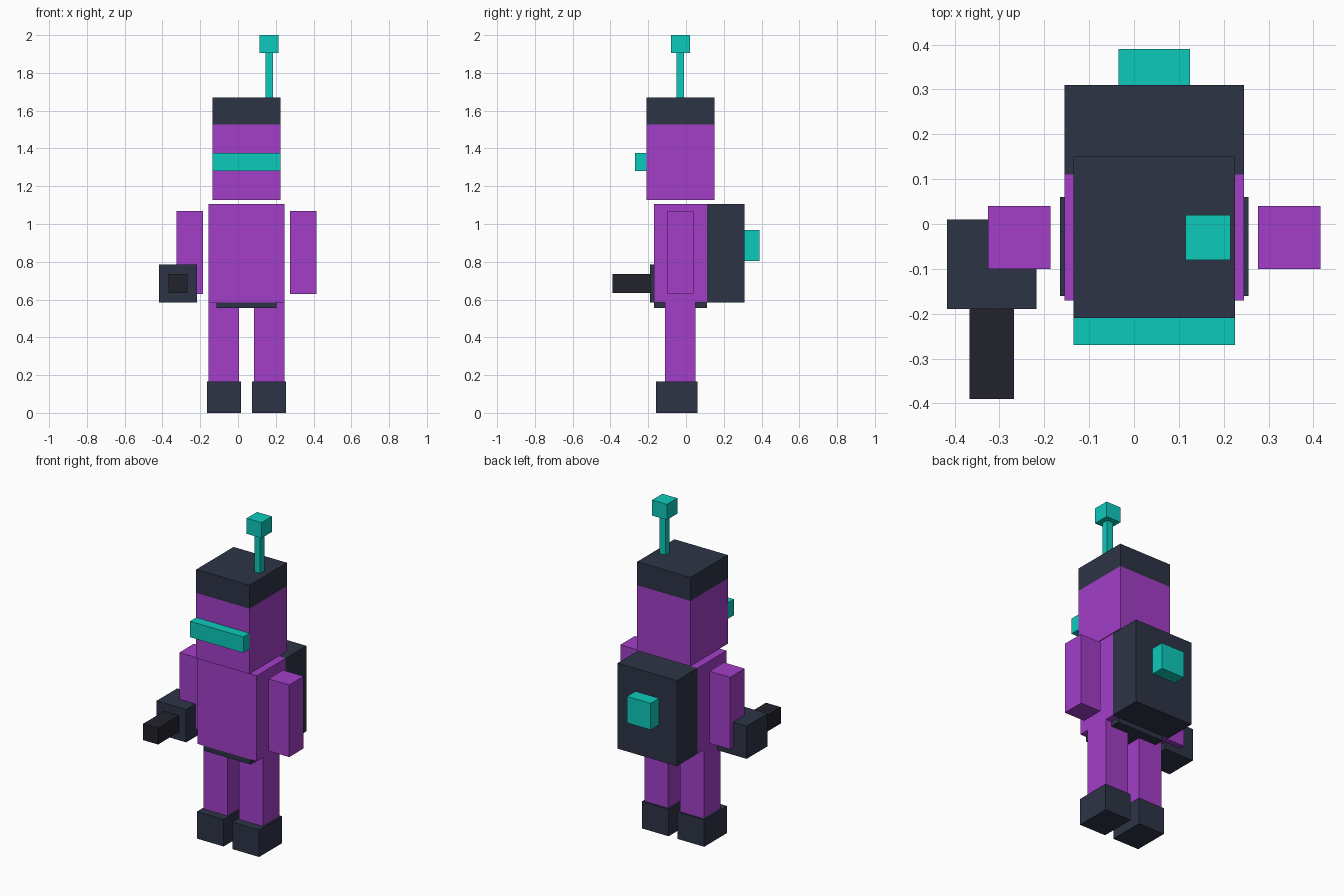
import bpy
from mathutils import Vector

if "Cube" in bpy.data.objects:
    bpy.data.objects.remove(bpy.data.objects["Cube"])


def material(name, rgb):
    """Flat colour from 0-255 display values, stored as linear."""
    def lin(c):
        c /= 255
        return c / 12.92 if c <= 0.04045 else ((c + 0.055) / 1.055) ** 2.4
    mat = bpy.data.materials.new(name)
    mat.diffuse_color = (*[lin(c) for c in rgb], 1)
    mat.use_nodes = True
    mat.node_tree.nodes["Principled BSDF"].inputs["Base Color"].default_value = mat.diffuse_color
    return mat


PURPLE = material("purple", (163, 62, 200))
SLATE = material("dark_slate", (45, 52, 70))
TEAL = material("teal", (13, 202, 188))
BLACK = material("near_black", (34, 34, 45))


def box(name, mat, x, y, z):
    """Box spanning the given (min, max) range on each axis."""
    lo, hi = Vector((x[0], y[0], z[0])), Vector((x[1], y[1], z[1]))
    bpy.ops.mesh.primitive_cube_add(size=1, location=(lo + hi) / 2)
    ob = bpy.context.object
    ob.name = name
    for v in ob.data.vertices:
        v.co = Vector(a * b for a, b in zip(v.co, hi - lo))
    ob.data.materials.append(mat)
    return ob


MID = 0.045  # centre line of the body


def around(half, centre=MID):
    return (centre - half, centre + half)


# Legs, feet and arms on both sides of the centre line
for side, s in (("left", 1), ("right", -1)):
    leg_x = MID + s * 0.12
    box(side + "_foot", SLATE, around(0.09, leg_x), (-0.16, 0.06), (0, 0.165))
    box(side + "_leg", PURPLE, around(0.08, leg_x), (-0.11, 0.05), (0.165, 0.585))
    box(side + "_arm", PURPLE, around(0.07, MID + s * 0.301), (-0.10, 0.04), (0.63, 1.07))

# Torso and the belt below it
box("torso", PURPLE, around(0.20), (-0.17, 0.11), (0.585, 1.107))
box("belt", SLATE, around(0.16), (-0.17, 0.11), (0.555, 0.585))

# Backpack with power cell
box("backpack", SLATE, around(0.20), (0.11, 0.31), (0.585, 1.107))
box("power_cell", TEAL, around(0.08), (0.31, 0.39), (0.805, 0.967))

# Head, cap and visor
box("head", PURPLE, around(0.18), (-0.21, 0.15), (1.128, 1.527))
box("cap", SLATE, around(0.18), (-0.21, 0.15), (1.527, 1.67))
box("visor", TEAL, around(0.18), (-0.27, -0.21), (1.28, 1.377))

# Antenna
box("antenna_rod", TEAL, around(0.02, 0.165), (-0.05, -0.01), (1.67, 1.905))
box("antenna_tip", TEAL, around(0.05, 0.165), (-0.08, 0.02), (1.905, 2.0))

# Hand blaster
box("blaster_body", SLATE, around(0.10, -0.317), (-0.19, 0.01), (0.585, 0.785))
box("blaster_barrel", BLACK, around(0.05, -0.317), (-0.39, -0.19), (0.635, 0.735))
